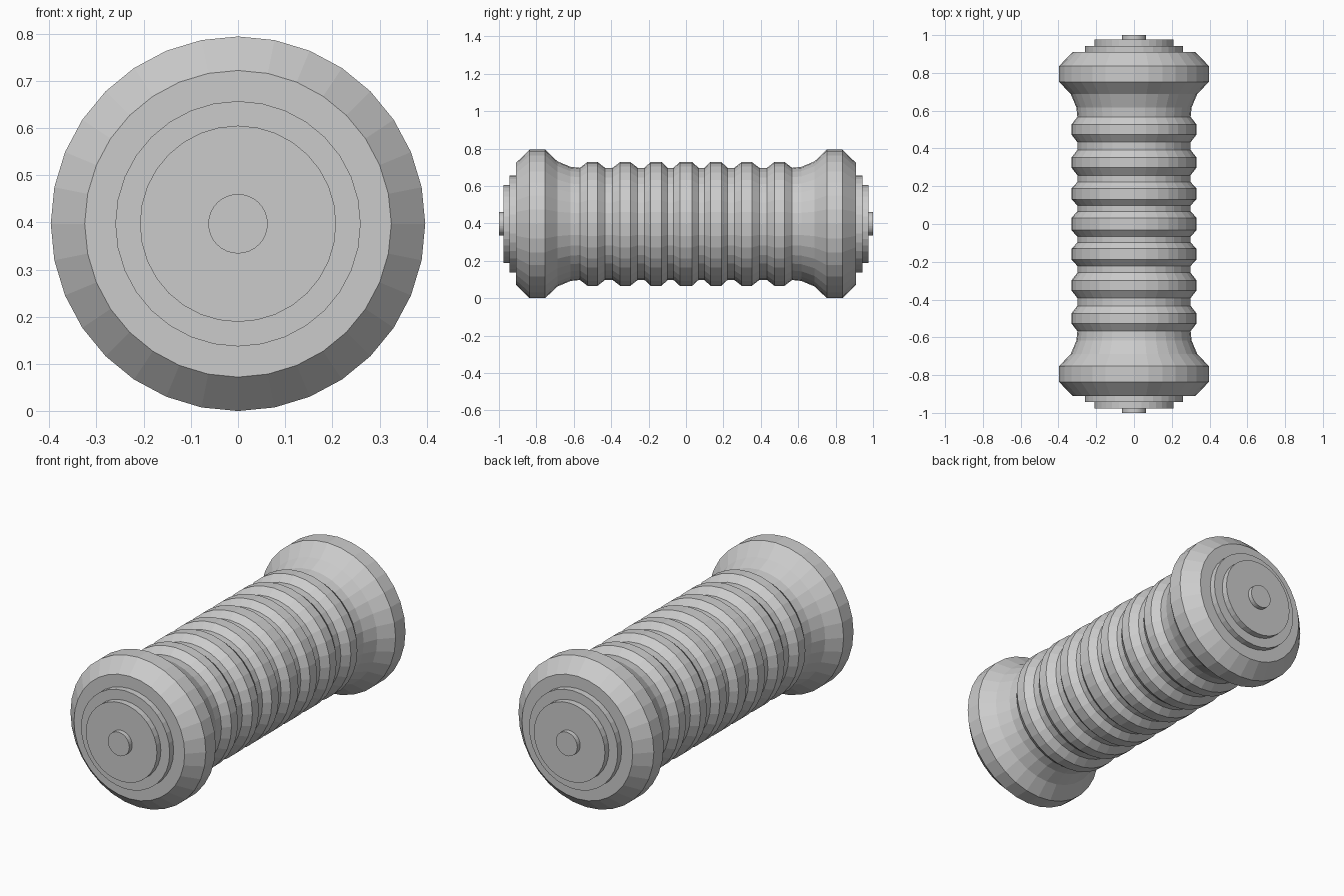
import bpy, bmesh, math

if "Cube" in bpy.data.objects:
    bpy.data.objects.remove(bpy.data.objects["Cube"])

SIDES = 32
AXIS_Z = 0.397


def lathe(name, profile):
    """Revolve (y, radius) points around the horizontal y axis, with flat end caps."""
    bm = bmesh.new()
    rings = []
    for y, r in profile:
        rings.append([bm.verts.new((r * math.sin(a), y, r * math.cos(a)))
                      for a in (2 * math.pi * i / SIDES for i in range(SIDES))])
    for a, b in zip(rings, rings[1:]):
        for i in range(SIDES):
            j = (i + 1) % SIDES
            bm.faces.new((a[i], a[j], b[j], b[i]))
    bm.faces.new(rings[0])
    bm.faces.new(rings[-1])
    bmesh.ops.recalc_face_normals(bm, faces=bm.faces)
    mesh = bpy.data.meshes.new(name)
    bm.to_mesh(mesh)
    bm.free()
    obj = bpy.data.objects.new(name, mesh)
    obj.location.z = AXIS_Z
    bpy.context.collection.objects.link(obj)
    return obj


# Ribbed roller body: flange and neck, then ribs, mirrored about the middle
GROOVE_R, RIB_R = 0.30, 0.331
half = [(-0.91, 0.325), (-0.836, 0.397), (-0.753, 0.397),
        (-0.688, 0.335), (-0.617, 0.305)]
for centre, flat, base in ((-0.5, 0.027, 0.067), (-0.325, 0.027, 0.067),
                           (-0.16, 0.029, 0.062)):
    half += [(centre - base, GROOVE_R), (centre - flat, RIB_R),
             (centre + flat, RIB_R), (centre + base, GROOVE_R)]
half += [(-0.067, GROOVE_R), (-0.033, RIB_R)]
lathe("ribbed_roller", half + [(-y, r) for y, r in reversed(half)])

# Stepped end plates and axle pins on both ends
for side, s in (("front", -1), ("back", 1)):
    lathe(side + "_end_plate", [(s * 0.90, 0.26), (s * 0.943, 0.26)])
    lathe(side + "_hub_disc", [(s * 0.93, 0.208), (s * 0.976, 0.208)])
    lathe(side + "_axle_pin", [(s * 0.96, 0.063), (s * 1.0, 0.063)])
